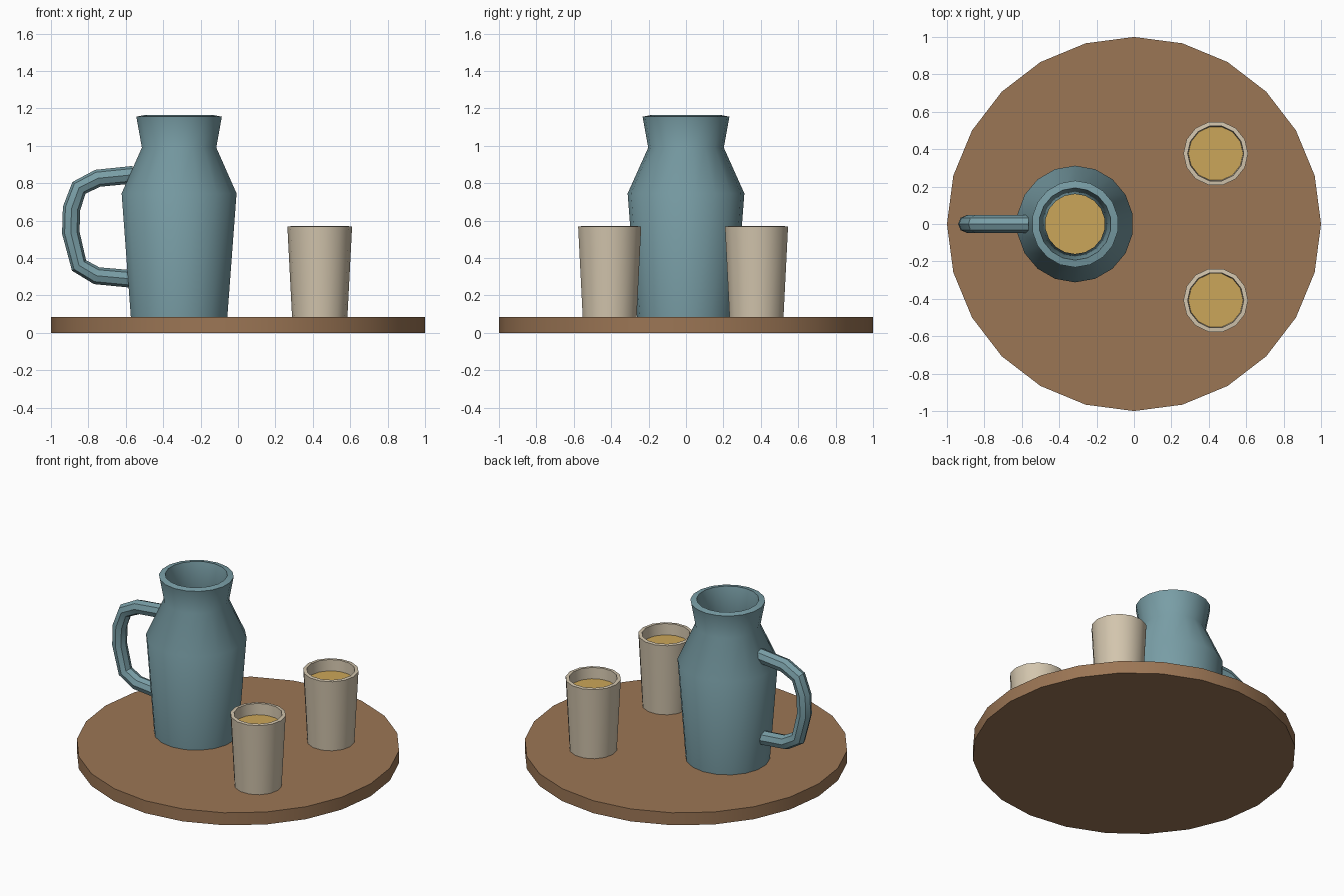
import bpy, bmesh
from math import sin, cos, pi, radians

default = bpy.data.objects.get("Cube")
if default:
    bpy.data.objects.remove(default, do_unlink=True)


def material(name, rgb):
    m = bpy.data.materials.new(name)
    m.use_nodes = True
    m.diffuse_color = (*rgb, 1)
    m.node_tree.nodes["Principled BSDF"].inputs["Base Color"].default_value = (*rgb, 1)
    return m


wood = material("brown wood", (0.33, 0.18, 0.09))
teal = material("teal glaze", (0.19, 0.34, 0.38))
cream = material("cream clay", (0.65, 0.56, 0.42))
gold = material("golden drink", (0.60, 0.38, 0.10))


def smooth(obj):
    bpy.ops.object.select_all(action="DESELECT")
    obj.select_set(True)
    bpy.context.view_layer.objects.active = obj
    bpy.ops.object.shade_smooth_by_angle(angle=radians(38))


def lathe(name, profile, sides, centre, mat, phase=0.0):
    """Spin a (radius, height) profile and close both of its ends."""
    bm = bmesh.new()
    rings = []
    for r, z in profile:
        angles = [phase + 2 * pi * i / sides for i in range(sides)]
        rings.append([bm.verts.new((r * cos(a), r * sin(a), z)) for a in angles])
    for low, high in zip(rings, rings[1:]):
        for i in range(sides):
            j = (i + 1) % sides
            bm.faces.new((low[i], low[j], high[j], high[i]))
    bm.faces.new(rings[0][::-1])
    bm.faces.new(rings[-1])
    bmesh.ops.recalc_face_normals(bm, faces=bm.faces)
    mesh = bpy.data.meshes.new(name)
    bm.to_mesh(mesh)
    bm.free()
    mesh.materials.append(mat)
    obj = bpy.data.objects.new(name, mesh)
    obj.location = (*centre, 0)
    bpy.context.collection.objects.link(obj)
    smooth(obj)
    return obj


TOP = 0.085  # tray surface

# Round tray
lathe("tray", [(1, 0), (1, TOP)], 24, (0, 0), wood)

# Jug with a hollow inside, and the drink in it
jug_centre = (-0.315, 0)
jug_profile = [(0.262, TOP), (0.312, 0.745), (0.202, 0.99), (0.232, 1.155),
               (0.193, 1.163), (0.160, 0.99), (0.270, 0.742), (0.225, 0.125)]
lathe("jug", jug_profile, 18, jug_centre, teal, pi / 18)
lathe("jug_drink", [(0.268, 0.74), (0.20, 0.89)], 18, jug_centre, gold, pi / 18)

# Jug handle
path = [(-0.56, 0.845), (-0.75, 0.826), (-0.85, 0.775), (-0.89, 0.665),
        (-0.894, 0.535), (-0.85, 0.36), (-0.756, 0.305), (-0.57, 0.288)]
curve = bpy.data.curves.new("jug_handle", "CURVE")
curve.dimensions = "3D"
curve.bevel_depth = 0.047
curve.bevel_resolution = 2
curve.use_fill_caps = True
spline = curve.splines.new("POLY")
spline.points.add(len(path) - 1)
for point, (x, z) in zip(spline.points, path):
    point.co = (x, 0, z, 1)
curve.materials.append(teal)
handle = bpy.data.objects.new("jug_handle", curve)
bpy.context.collection.objects.link(handle)
bpy.ops.object.select_all(action="DESELECT")
handle.select_set(True)
bpy.context.view_layer.objects.active = handle
bpy.ops.object.convert(target="MESH")
smooth(bpy.context.view_layer.objects.active)

# Two cups, each with a drink
cup_profile = [(0.148, TOP), (0.173, 0.568), (0.150, 0.570), (0.126, 0.11)]
for side, y in (("front", -0.408), ("back", 0.377)):
    centre = (0.437, y)
    lathe(side + "_cup", cup_profile, 14, centre, cream)
    lathe(side + "_cup_drink", [(0.143, 0.45), (0.146, 0.495)], 14, centre, gold)
